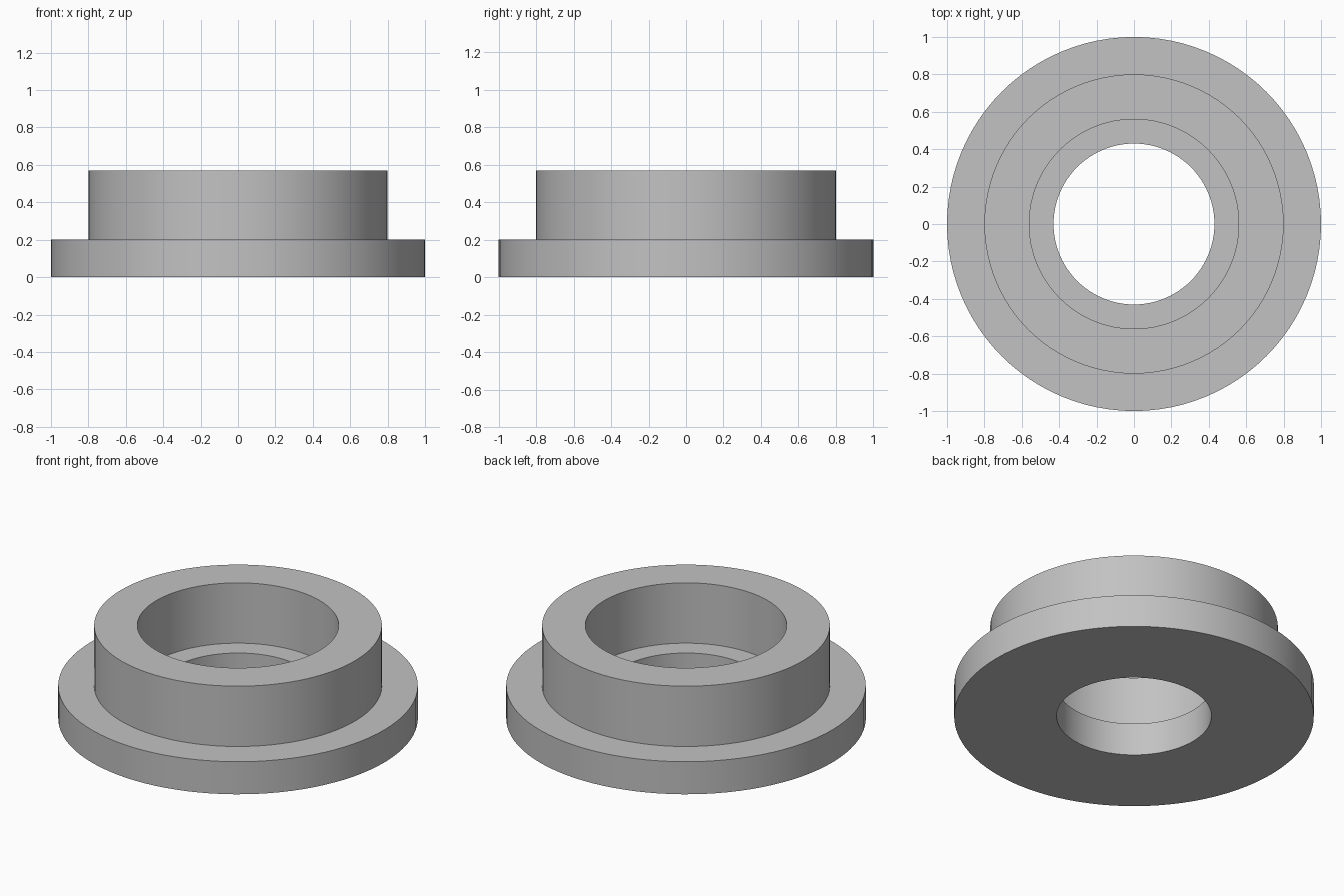
import bpy, bmesh, math

if "Cube" in bpy.data.objects:
    bpy.data.objects.remove(bpy.data.objects["Cube"])

SEGMENTS = 96

# Flat grey for the whole part
grey = bpy.data.materials.new("plain grey")
grey.diffuse_color = (0.54, 0.54, 0.54, 1.0)
grey.use_nodes = True
grey.node_tree.nodes["Principled BSDF"].inputs["Base Color"].default_value = grey.diffuse_color

# Closed cross-section (radius, height): flange, collar, counterbore, through bore
profile = [(0.43, 0.0), (1.0, 0.0), (1.0, 0.2), (0.8, 0.2),
           (0.8, 0.57), (0.56, 0.57), (0.56, 0.2), (0.43, 0.2)]

# Revolve the section around the z axis
bm = bmesh.new()
verts = [bm.verts.new((r, 0, z)) for r, z in profile]
edges = [bm.edges.new((verts[i], verts[(i + 1) % len(verts)])) for i in range(len(verts))]
bmesh.ops.spin(bm, geom=verts + edges, cent=(0, 0, 0), axis=(0, 0, 1),
               angle=2 * math.pi, steps=SEGMENTS, use_merge=True)
bmesh.ops.remove_doubles(bm, verts=bm.verts[:], dist=1e-5)
bmesh.ops.recalc_face_normals(bm, faces=bm.faces[:])

mesh = bpy.data.meshes.new("flanged_bushing")
bm.to_mesh(mesh)
bm.free()
mesh.materials.append(grey)
bushing = bpy.data.objects.new("flanged_bushing", mesh)
bpy.context.collection.objects.link(bushing)

# Smooth walls with sharp rims
bpy.context.view_layer.objects.active = bushing
bushing.select_set(True)
bpy.ops.object.shade_smooth_by_angle(angle=math.radians(30))
